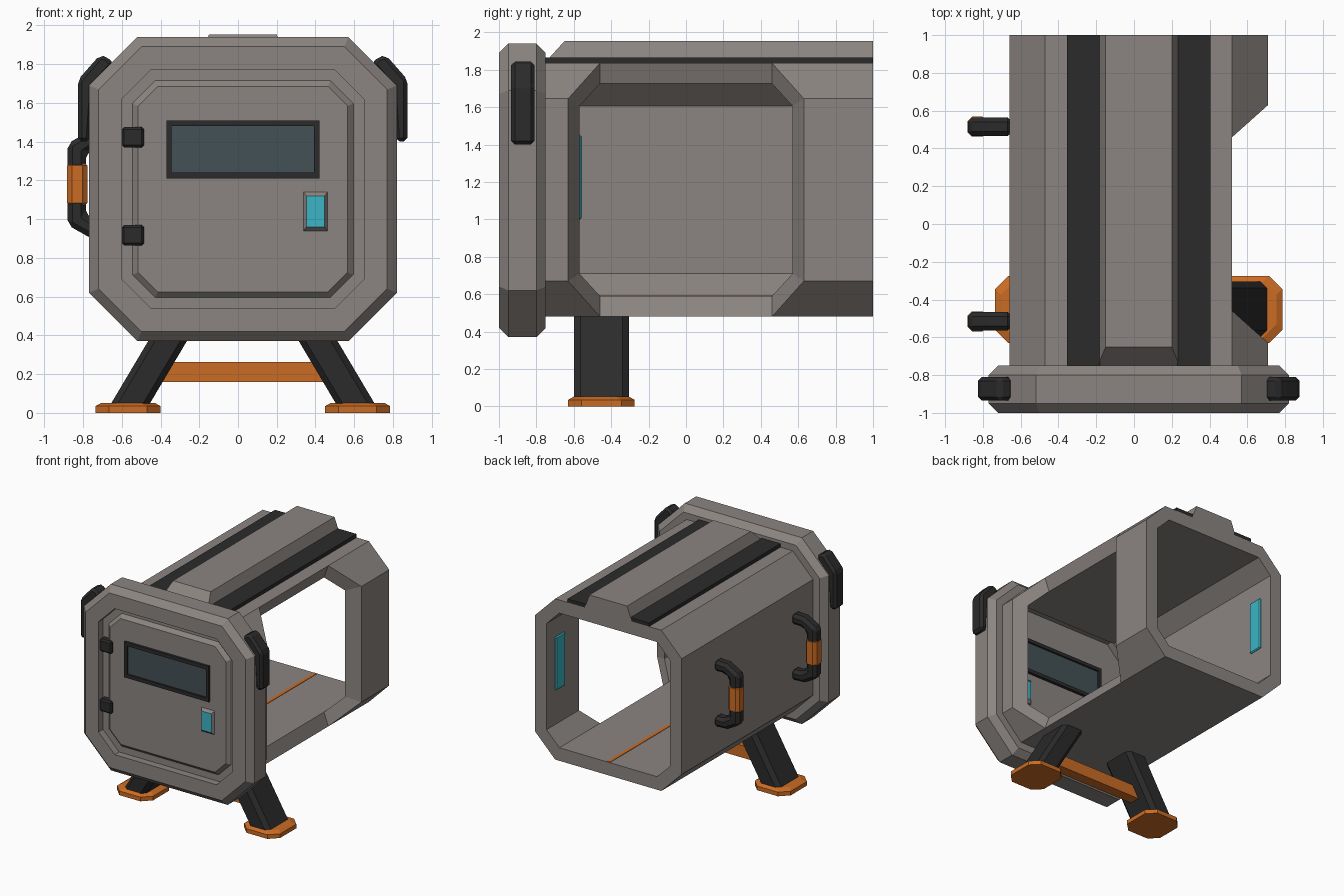
import bpy, bmesh

cube = bpy.data.objects.get("Cube")
if cube:
    bpy.data.objects.remove(cube, do_unlink=True)

CX = 0.025  # centre plane of the body


def material(name, color):
    m = bpy.data.materials.new(name)
    m.use_nodes = True
    m.diffuse_color = (*color, 1)
    m.node_tree.nodes["Principled BSDF"].inputs["Base Color"].default_value = (*color, 1)
    return m


GREY = material("warm grey", (0.26, 0.235, 0.22))
DARK = material("charcoal", (0.024, 0.024, 0.024))
ORANGE = material("orange", (0.6, 0.15, 0.018))
TEAL = material("teal light", (0.045, 0.46, 0.56))
GLASS = material("tinted glass", (0.056, 0.082, 0.092))


def finish(name, bm, mats, bevel=0):
    bmesh.ops.translate(bm, verts=bm.verts, vec=(CX, 0, 0))
    bmesh.ops.recalc_face_normals(bm, faces=bm.faces)
    mesh = bpy.data.meshes.new(name)
    bm.to_mesh(mesh)
    bm.free()
    for m in mats:
        mesh.materials.append(m)
    ob = bpy.data.objects.new(name, mesh)
    bpy.context.collection.objects.link(ob)
    if bevel:
        mod = ob.modifiers.new("edge", "BEVEL")
        mod.width = bevel
        mod.segments = 1
        mod.limit_method = "ANGLE"
    return ob


def loft(name, rings, mat, cap=None, bevel=0):
    """Skin equal rings of points; the two end caps may have their own material."""
    bm = bmesh.new()
    rows = [[bm.verts.new(p) for p in r] for r in rings]
    n = len(rings[0])
    for a, b in zip(rows, rows[1:]):
        for i in range(n):
            j = (i + 1) % n
            bm.faces.new((a[i], a[j], b[j], b[i]))
    for end in (rows[0], rows[-1]):
        bm.faces.new(end).material_index = 1 if cap else 0
    return finish(name, bm, [mat, cap] if cap else [mat], bevel)


def octagon(a0, a1, b0, b1, c=0):
    """Rectangle with corners cut by c, counter-clockwise from lower right."""
    if not c:
        return [(a1, b0), (a1, b1), (a0, b1), (a0, b0)]
    return [(a1 - c, b0), (a1, b0 + c), (a1, b1 - c), (a1 - c, b1),
            (a0 + c, b1), (a0, b1 - c), (a0, b0 + c), (a0 + c, b0)]


def at_y(pts, y):
    return [(a, y, b) for a, b in pts]


def at_z(pts, z):
    return [(a, b, z) for a, b in pts]


def mirrored(ring, s):
    return [(x * s, y, z) for x, y, z in ring]


def box(name, x0, x1, y0, y1, z0, z1, mat, bevel=0):
    pts = octagon(x0, x1, y0, y1)
    return loft(name, [at_z(pts, z0), at_z(pts, z1)], mat, None, bevel)


# Tube body: outer and inner skins, with the doorway left out of one side
bm = bmesh.new()
skins = []
for t, c, jamb in ((0, 0.19, 0.63), (0.11, 0.12, 0.57)):
    prof = octagon(-0.685 + t, 0.685 - t, 0.48 + t, 1.835 - t, c)
    grid = []
    for i, (x, z) in enumerate(prof):
        h = jamb if i in (1, 2, 5, 6) else 0.46
        grid.append([bm.verts.new((x, y, z)) for y in (-0.76, -h, h, 1)])
    for i in range(8):
        for j in range(3):
            if i < 3 and j == 1:
                continue
            a, b = grid[i], grid[(i + 1) % 8]
            bm.faces.new((a[j], b[j], b[j + 1], a[j + 1]))
    skins.append(grid)
outer, inner = skins
for i in range(8):
    k = (i + 1) % 8
    for j in ((0, 1, 2, 3) if i < 3 else (0, 3)):
        bm.faces.new((outer[i][j], outer[k][j], inner[k][j], inner[i][j]))
for i in (0, 3):
    bm.faces.new((outer[i][1], outer[i][2], inner[i][2], inner[i][1]))
finish("tube_body", bm, [GREY])

# Front frame with recessed door and raised door panel
steps = [(0.255, -0.97), (0.225, -0.94), (0.17, -0.94), (0.17, -1), (0.05, -1),
         (0, -0.95), (0, -0.8), (0.05, -0.75), (0.17, -0.75), (0.17, -0.86)]
loft("front_frame_and_door",
     [at_y(octagon(-0.795 + d, 0.795 - d, 0.37 + d, 1.94 - d, 0.25 - 0.586 * d), y)
      for d, y in steps], GREY)

# Window and button, both passing through the door
wide = octagon(-0.395, 0.395, 1.21, 1.51)
pane = octagon(-0.368, 0.368, 1.24, 1.48)
loft("door_window", [at_y(p, y) for p, y in (
    (pane, -0.975), (pane, -0.99), (wide, -0.99), (wide, -0.835),
    (pane, -0.835), (pane, -0.85))], DARK, GLASS)
case = octagon(0.31, 0.44, 0.935, 1.145)
lamp = octagon(0.328, 0.422, 0.96, 1.12)
loft("door_button", [at_y(p, y) for p, y in (
    (lamp, -0.992), (case, -0.965), (case, -0.85), (lamp, -0.83))], GREY, TEAL)

for name, z in (("upper_hinge", 1.37), ("lower_hinge", 0.865)):
    box(name, -0.625, -0.51, -0.995, -0.92, z, z + 0.105, DARK, 0.012)

# Roof: raised centre strip and two dark rails
loft("roof_strip", [at_z(octagon(-0.225, 0.225, -0.77, 1), 1.82),
                    at_z(octagon(-0.175, 0.175, -0.65, 1), 1.953)], GREY)

clip = [(0.665, 1.8), (0.7, 1.84), (0.74, 1.845), (0.85, 1.72),
        (0.85, 1.4), (0.79, 1.4), (0.77, 1.68)]
for side, s in (("left", 1), ("right", -1)):
    x0, x1 = sorted((s * 0.205, s * 0.38))
    box(side + "_roof_rail", x0, x1, -0.76, 1, 1.82, 1.865, DARK)

    # Corner clips on the frame
    loft(side + "_corner_clip", [mirrored(at_y(clip, y), s) for y in (-0.935, -0.81)],
         DARK, None, 0.02)

    # Splayed legs on orange feet
    loft(side + "_leg", [mirrored(at_z(octagon(x - 0.1, x + 0.1, -0.6, -0.305, 0.035), z), s)
                         for x, z in ((0.585, 0.04), (0.306, 0.51))], DARK)
    loft(side + "_foot", [mirrored(at_z(octagon(0.425 + d, 0.76 - d, -0.63 + d, -0.275 - d, 0.07), z), s)
                          for d, z in ((0, 0), (0, 0.035), (0.03, 0.052))], ORANGE)

    # Rear wall lights on the inner faces
    x0, x1 = sorted((s * 0.56, s * 0.58))
    box(side + "_rear_light", x0, x1, 0.765, 0.89, 1.0, 1.45, TEAL, 0.008)

box("right_front_light", -0.58, -0.56, -0.685, -0.56, 1.0, 1.45, TEAL, 0.008)
box("leg_crossbar", -0.48, 0.48, -0.5, -0.41, 0.16, 0.262, ORANGE)
box("floor_stripe", -0.015, 0.015, -0.85, 0.995, 0.585, 0.594, ORANGE)

# Grab handles with orange grips on the closed side
handle = [(-0.67, 1.46), (-0.79, 1.455), (-0.905, 1.39), (-0.905, 0.97),
          (-0.79, 0.905), (-0.67, 0.9), (-0.67, 0.99), (-0.765, 0.99),
          (-0.81, 1.02), (-0.81, 1.34), (-0.765, 1.37), (-0.67, 1.37)]
for name, y in (("front", -0.515), ("rear", 0.515)):
    loft(name + "_handle", [at_y(handle, y - 0.05), at_y(handle, y + 0.05)],
         DARK, None, 0.025)
    box(name + "_handle_grip", -0.907, -0.803, y - 0.053, y + 0.053, 1.06, 1.3,
        ORANGE, 0.024)
